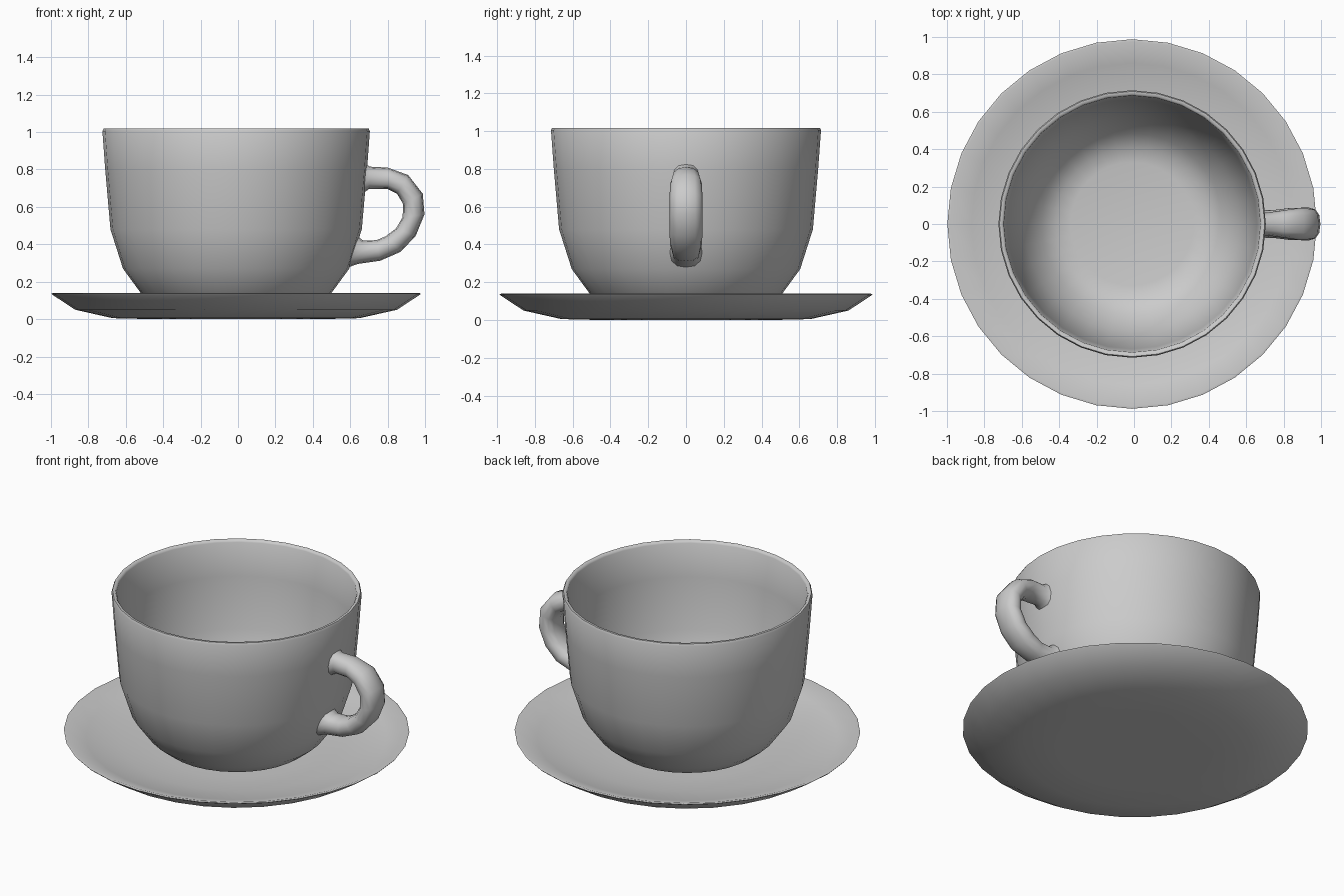
import bpy, bmesh
from math import cos, sin, pi, radians, copysign

if "Cube" in bpy.data.objects:
    bpy.data.objects.remove(bpy.data.objects["Cube"])

CX = -0.01   # shared axis of cup and saucer
SIDES = 32


def finish(name, bm, angle=60):
    bmesh.ops.remove_doubles(bm, verts=bm.verts, dist=1e-5)
    bmesh.ops.recalc_face_normals(bm, faces=bm.faces)
    mesh = bpy.data.meshes.new(name)
    bm.to_mesh(mesh)
    bm.free()
    ob = bpy.data.objects.new(name, mesh)
    bpy.context.collection.objects.link(ob)
    bpy.ops.object.select_all(action='DESELECT')
    ob.select_set(True)
    bpy.context.view_layer.objects.active = ob
    bpy.ops.object.shade_smooth_by_angle(angle=radians(angle))
    return ob


def lathe(name, profile):
    bm = bmesh.new()
    verts = [bm.verts.new((CX + r, 0, z)) for r, z in profile]
    edges = [bm.edges.new(pair) for pair in zip(verts, verts[1:])]
    bmesh.ops.spin(bm, geom=verts + edges, cent=(CX, 0, 0), axis=(0, 0, 1),
                   angle=2 * pi, steps=SIDES)
    return finish(name, bm)


# Saucer: flat foot, flared rim, shallow dished top
lathe("saucer", [(0, 0), (0.45, 0), (0.66, 0.005), (0.86, 0.05), (0.982, 0.13),
                 (0.988, 0.137), (0.975, 0.14), (0.86, 0.10), (0.66, 0.062),
                 (0.45, 0.05), (0, 0.05)])

# Cup: outer wall, rounded lip, inner wall and floor
lathe("cup", [(0, 0.06), (0.38, 0.06), (0.43, 0.075), (0.51, 0.14), (0.605, 0.27),
              (0.672, 0.48), (0.70, 0.80), (0.715, 1.005), (0.709, 1.018),
              (0.694, 1.018), (0.686, 1.005), (0.668, 0.80), (0.64, 0.48),
              (0.575, 0.28), (0.485, 0.16), (0.41, 0.105), (0.33, 0.09), (0, 0.09)])

# Handle: each section spans an outer point to an inner point, with a half width
sections = [((0.675, 0.835), (0.665, 0.67), 0.075),
            ((0.705, 0.815), (0.70, 0.695), 0.06),
            ((0.80, 0.81), (0.80, 0.695), 0.073),
            ((0.91, 0.77), (0.85, 0.67), 0.085),
            ((0.988, 0.67), (0.883, 0.615), 0.087),
            ((0.997, 0.56), (0.88, 0.545), 0.087),
            ((0.95, 0.445), (0.845, 0.485), 0.087),
            ((0.87, 0.36), (0.79, 0.443), 0.085),
            ((0.76, 0.312), (0.74, 0.422), 0.075),
            ((0.64, 0.295), (0.67, 0.42), 0.072),
            ((0.585, 0.275), (0.635, 0.445), 0.088)]
RING = 12
bm = bmesh.new()
rings = []
for (ox, oz), (ix, iz), w in sections:
    ring = []
    for k in range(RING):
        a = 2 * pi * k / RING
        c = copysign(abs(cos(a)) ** 0.85, cos(a)) / 2
        s = copysign(abs(sin(a)) ** 0.85, sin(a))
        ring.append(bm.verts.new(((ox + ix) / 2 + c * (ox - ix), w * s,
                                  (oz + iz) / 2 + c * (oz - iz))))
    rings.append(ring)
for a, b in zip(rings, rings[1:]):
    for k in range(RING):
        j = (k + 1) % RING
        bm.faces.new((a[k], a[j], b[j], b[k]))
bm.faces.new(rings[0])
bm.faces.new(rings[-1])
finish("handle", bm)
